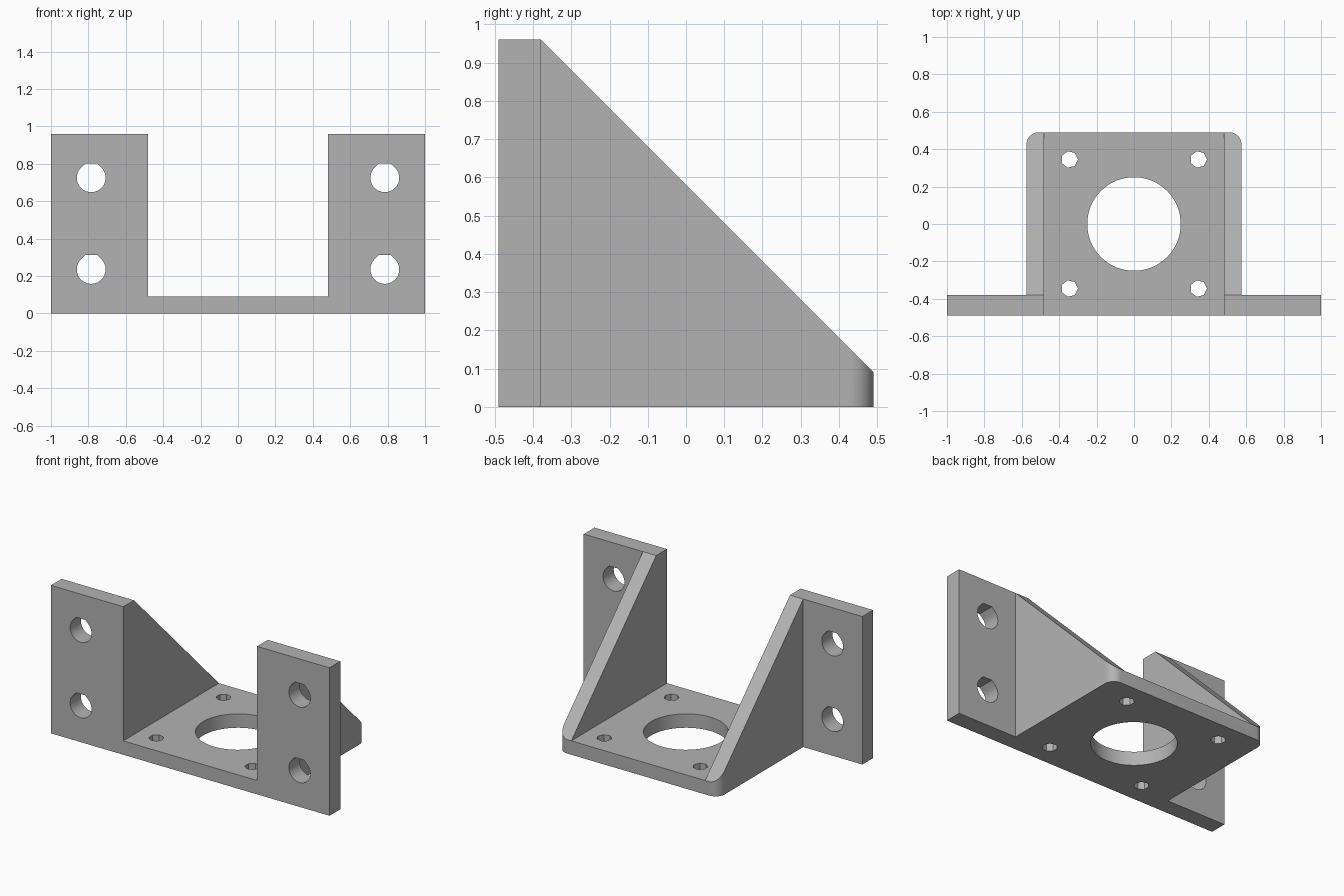
import bpy, bmesh, math
from mathutils import Matrix

old = bpy.data.objects.get("Cube")
if old:
    bpy.data.objects.remove(old)

# Main sizes
HEIGHT, FLOOR = 0.96, 0.09
INNER, OUTER, WIDE = 0.48, 0.575, 1.0      # half widths
FRONT, FLANGE_BACK, BACK = -0.49, -0.38, 0.49
CORNER = 0.065

grey = bpy.data.materials.new("grey")
grey.use_nodes = True
colour = (0.45, 0.45, 0.45, 1)
grey.diffuse_color = colour
grey.node_tree.nodes["Principled BSDF"].inputs["Base Color"].default_value = colour

# Maps of the profile plane: (u, v, depth) to (x, y, z)
PLAN = Matrix.Identity(3)
SIDE = Matrix(((0, 0, 1), (1, 0, 0), (0, 1, 0)))     # profile in y, z
FACE = Matrix(((1, 0, 0), (0, 0, -1), (0, 1, 0)))    # profile in x, z


def prism(name, profile, low, high, axes=PLAN):
    """Closed solid from a 2D profile, extruded from low to high."""
    bm = bmesh.new()
    face = bm.faces.new([bm.verts.new((u, v, low)) for u, v in profile])
    new = bmesh.ops.extrude_face_region(bm, geom=[face])["geom"]
    for v in new:
        if isinstance(v, bmesh.types.BMVert):
            v.co.z = high
    bm.transform(axes.to_4x4())
    bmesh.ops.recalc_face_normals(bm, faces=bm.faces)
    mesh = bpy.data.meshes.new(name)
    bm.to_mesh(mesh)
    bm.free()
    mesh.materials.append(grey)
    obj = bpy.data.objects.new(name, mesh)
    bpy.context.collection.objects.link(obj)
    return obj


def arc(cx, cy, r, start, end, steps):
    angles = [math.radians(start + (end - start) * i / steps) for i in range(steps + 1)]
    return [(cx + r * math.cos(a), cy + r * math.sin(a)) for a in angles]


def circle(cx, cy, r, sides):
    return arc(cx, cy, r, 0, 360, sides)[:-1]


# Plan outline: wide front flange and a narrower body with rounded back corners
half = [(WIDE, FRONT), (WIDE, FLANGE_BACK), (OUTER, FLANGE_BACK)]
half += arc(OUTER - CORNER, BACK - CORNER, CORNER, 0, 90, 10)
outline = half + [(-x, y) for x, y in reversed(half)]
bracket = prism("mounting_bracket", outline, 0, HEIGHT)

# Sloping gusset tops and the open channel between the gussets
run = BACK + FLOOR
cutters = [
    prism("slope_cutter", [(run - 1, 1), (0.6, run - 0.6), (0.6, 1)], -0.7, 0.7, SIDE),
    prism("channel_cutter", [(-INNER, -0.6), (INNER, -0.6), (INNER, 0.6), (-INNER, 0.6)],
          FLOOR, 1.1),
    prism("centre_hole_cutter", circle(0, 0, 0.25, 64), -0.1, 0.2),
]

# Floor screw holes, and flange bolt holes with a flattened top
R = 0.077
for sx in (-1, 1):
    for sy in (-1, 1):
        cutters.append(prism("screw_hole_cutter",
                             circle(sx * 0.345, sy * 0.345, 0.045, 7), -0.1, 0.2))
    for z in (0.235, 0.725):
        flat = R * math.tan(math.pi / 8)
        x = sx * 0.785
        hole = arc(x, z, R, 135, 405, 30) + [(x + flat, z + R), (x - flat, z + R)]
        cutters.append(prism("bolt_hole_cutter", hole, 0.3, 0.6, FACE))

bpy.context.view_layer.objects.active = bracket
for cutter in cutters:
    mod = bracket.modifiers.new("cut", "BOOLEAN")
    mod.operation, mod.solver, mod.object = "DIFFERENCE", "EXACT", cutter
    bpy.ops.object.modifier_apply(modifier=mod.name)
    bpy.data.objects.remove(cutter)

# Smooth the round walls, keep flat edges sharp
bpy.ops.object.select_all(action="DESELECT")
bracket.select_set(True)
bpy.ops.object.shade_smooth_by_angle(angle=math.radians(30))
